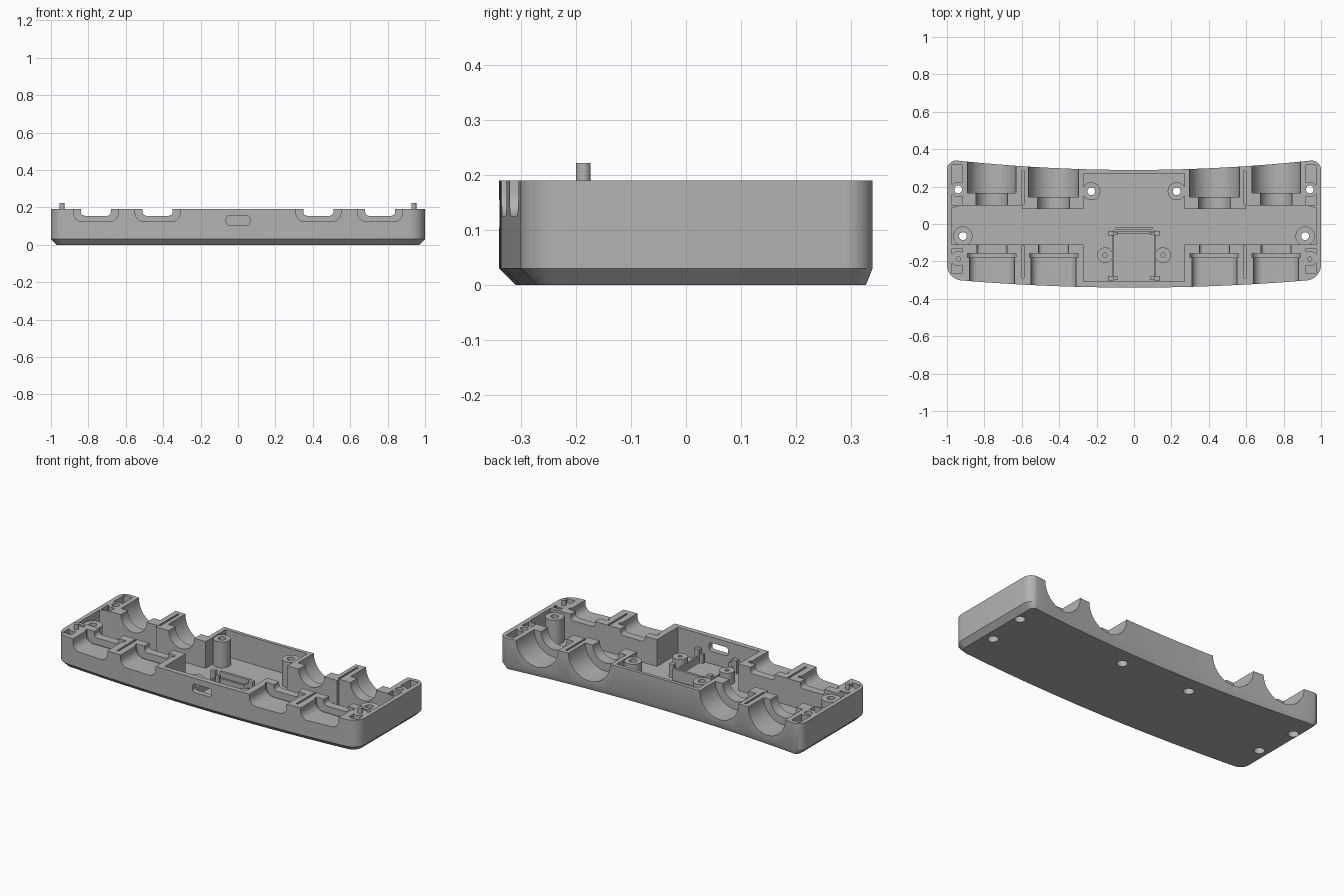
import bpy, bmesh, math
from mathutils import Vector

if "Cube" in bpy.data.objects:
    bpy.data.objects.remove(bpy.data.objects["Cube"])

grey = bpy.data.materials.new("mid_grey")
grey.diffuse_color = (0.45, 0.45, 0.45, 1)
grey.use_nodes = True
grey.node_tree.nodes["Principled BSDF"].inputs["Base Color"].default_value = grey.diffuse_color

TOP, FLOOR = 0.19, 0.03


def loft(name, rings):
    """Closed solid through equal-length rings of 3D points."""
    bm = bmesh.new()
    vr = [[bm.verts.new(p) for p in ring] for ring in rings]
    n = len(vr[0])
    for a, b in zip(vr, vr[1:]):
        for i in range(n):
            j = (i + 1) % n
            bm.faces.new((a[i], a[j], b[j], b[i]))
    bm.faces.new(vr[0][::-1])
    bm.faces.new(vr[-1])
    bmesh.ops.recalc_face_normals(bm, faces=bm.faces)
    me = bpy.data.meshes.new(name)
    bm.to_mesh(me)
    bm.free()
    me.materials.append(grey)
    ob = bpy.data.objects.new(name, me)
    bpy.context.collection.objects.link(ob)
    return ob


def prism_z(name, pts, z0, z1):
    return loft(name, [[(x, y, z) for x, y in pts] for z in (z0, z1)])


def prism_y(name, pts, y0, y1):
    return loft(name, [[(x, y, z) for x, z in pts] for y in (y0, y1)])


def box(name, x0, x1, y0, y1, z0, z1):
    return prism_z(name, [(x0, y0), (x1, y0), (x1, y1), (x0, y1)], z0, z1)


def arc(cx, cy, rx, ry, a0, a1, n=10):
    angles = [math.radians(a0 + (a1 - a0) * i / n) for i in range(n + 1)]
    return [(cx + rx * math.cos(a), cy + ry * math.sin(a)) for a in angles]


def circle(cx, cy, r, n=32):
    return arc(cx, cy, r, r, 0, 360 - 360 / n, n - 1)


def rod(name, x, y, r, z0, z1):
    return prism_z(name, circle(x, y, r), z0, z1)


def trough(cx, half, bottom, r):
    """U-shaped section with rounded lower corners, open above the rim."""
    return ([(cx + half, 0.3), (cx - half, 0.3)]
            + arc(cx - half + r, bottom + r, r, r, 180, 270, 8)
            + arc(cx + half - r, bottom + r, r, r, 270, 360, 8))


def boolean(ob, tool, op='DIFFERENCE', keep=False):
    m = ob.modifiers.new("cut", 'BOOLEAN')
    m.operation, m.solver, m.object = op, 'EXACT', tool
    bpy.context.view_layer.objects.active = ob
    bpy.ops.object.modifier_apply(modifier=m.name)
    if not keep:
        bpy.data.objects.remove(tool)


def front_y(x):
    return -0.34 + 0.045 * x * x


def back_y(x):
    return 0.289 + 0.056 * x * x


def outline(d, db):
    """Bowed outline, inset by d at front and sides and by db at the back."""
    rf, rb, n = 0.085, 0.05, 24
    xf, xb = 1 - rf, 1 - rb
    pts = [(x, front_y(x) + d) for x in (xf * (2 * i / n - 1) for i in range(1, n))]
    pts += arc(xf, front_y(xf) + rf, rf - d, rf - d, -90, 0)
    pts += arc(xb, back_y(xb) - rb, rb - d, rb - db, 0, 90)
    pts += [(x, back_y(x) - db) for x in (xb * (1 - 2 * i / n) for i in range(1, n))]
    pts += arc(-xb, back_y(xb) - rb, rb - d, rb - db, 90, 180)
    pts += arc(-xf, front_y(xf) + rf, rf - d, rf - d, 180, 270)
    return pts


# Tray body with chamfered underside
body = loft("tray_body", [[(x, y, z) for x, y in outline(d, db)]
                          for d, db, z in ((0.03, 0.012, 0), (0, 0, FLOOR), (0, 0, TOP))])

# Central cavity, stepped around the socket blocks
half = [(0.27, -0.308), (0.27, -0.11), (0.92, -0.11), (0.975, -0.11), (0.975, 0.085),
        (0.92, 0.1), (0.6, 0.1), (0.6, 0.08), (0.27, 0.08), (0.27, 0.27)]
boolean(body, prism_z("cavity", half + [(-x, y) for x, y in half[::-1]], FLOOR, 0.3))

for s in (-1, 1):
    # Socket cradles: round at the back, flat-bottomed at the front
    for cx, r, shoulder in ((0.76, 0.13, 0.165), (0.43, 0.134, 0.145)):
        boolean(body, prism_y("cradle", circle(s * cx, TOP, r, 48), shoulder, 0.5))
        boolean(body, prism_y("neck", circle(s * cx, TOP, 0.085, 40), 0.05, shoulder + 0.02))
        boolean(body, prism_y("front_cradle", trough(s * cx, 0.12, 0.125, 0.045), -0.5, -0.17))
        boolean(body, prism_y("collar", trough(s * cx, 0.13, 0.115, 0.05), -0.178, -0.158))
        boolean(body, prism_y("front_neck", trough(s * cx, 0.08, 0.155, 0.02), -0.165, -0.09))
    # Narrow slots between neighbouring sockets
    for y0, y1 in ((0.105, 0.285), (-0.29, -0.115)):
        boolean(body, box("slot", s * 0.594 - 0.006, s * 0.594 + 0.006, y0, y1, 0.08, 0.3))
    # Corner pockets around the screw bosses and pins
    xs = sorted((s * 0.974, s * 0.92))
    for y0, y1, cy in ((0.1, 0.315, 0.185), (-0.265, -0.13, -0.185)):
        pocket = box("pocket", *xs, y0, y1, 0.06, 0.3)
        boolean(pocket, rod("boss_keep", s * 0.94, cy, 0.04, 0, 0.4))
        boolean(body, pocket)

# Port opening in the front wall
port = (arc(0.048, 0.14, 0.015, 0.015, 0, 90, 4) + arc(-0.048, 0.14, 0.015, 0.015, 90, 180, 4)
        + arc(-0.048, 0.12, 0.015, 0.015, 180, 270, 4) + arc(0.048, 0.12, 0.015, 0.015, 270, 360, 4))
boolean(body, prism_y("port", port, -0.5, -0.25))

for s, side in ((-1, "left"), (1, "right")):
    # Tall screw standoffs on the floor
    for label, x, y, r, z in (("inner", 0.228, 0.175, 0.048, 0.185),
                              ("outer", 0.915, -0.065, 0.052, 0.175)):
        boolean(body, rod(label + "_standoff", s * x, y, r, 0.015, z), 'UNION')
    # Through holes with counterbores underneath
    for x, y in ((0.228, 0.175), (0.915, -0.065), (0.94, 0.185)):
        boolean(body, rod("hole", s * x, y, 0.021, -0.1, 0.4))
        boolean(body, rod("counterbore", s * x, y, 0.029, -0.1, 0.05))
    # Locating pins on the front corners
    rod(side + "_pin", s * 0.94, -0.187, 0.0135, 0.15, 0.222)
    # Short standoffs beside the board holder, with blind holes
    post = rod(side + "_board_standoff", s * 0.155, -0.167, 0.042, 0.02, 0.1)
    boolean(post, rod("blind_hole", s * 0.155, -0.167, 0.012, 0.05, 0.2))
    # Board holder rails and corner clips
    xs = sorted((s * 0.118, s * 0.108))
    box(side + "_rail", *xs, -0.3, -0.035, 0.02, 0.07)
    for label, y in (("front", -0.29), ("back", -0.05)):
        xs = sorted((s * 0.14, s * 0.108))
        box(f"{side}_{label}_clip", *xs, y - 0.012, y + 0.012, 0.02, 0.11)
        xs = sorted((s * 0.112, s * 0.085))
        box(f"{side}_{label}_clip_foot", *xs, y - 0.008, y + 0.008, 0.02, 0.085)

# Back stop of the board holder
box("board_stop", -0.118, 0.118, -0.05, -0.038, 0.02, 0.07)
box("board_stop_rib", -0.1, 0.1, -0.03, -0.015, 0.02, 0.1)

# Smooth the round surfaces, keep the edges sharp
for ob in bpy.context.scene.objects:
    ob.select_set(True)
bpy.context.view_layer.objects.active = body
bpy.ops.object.shade_smooth_by_angle(angle=math.radians(30))
